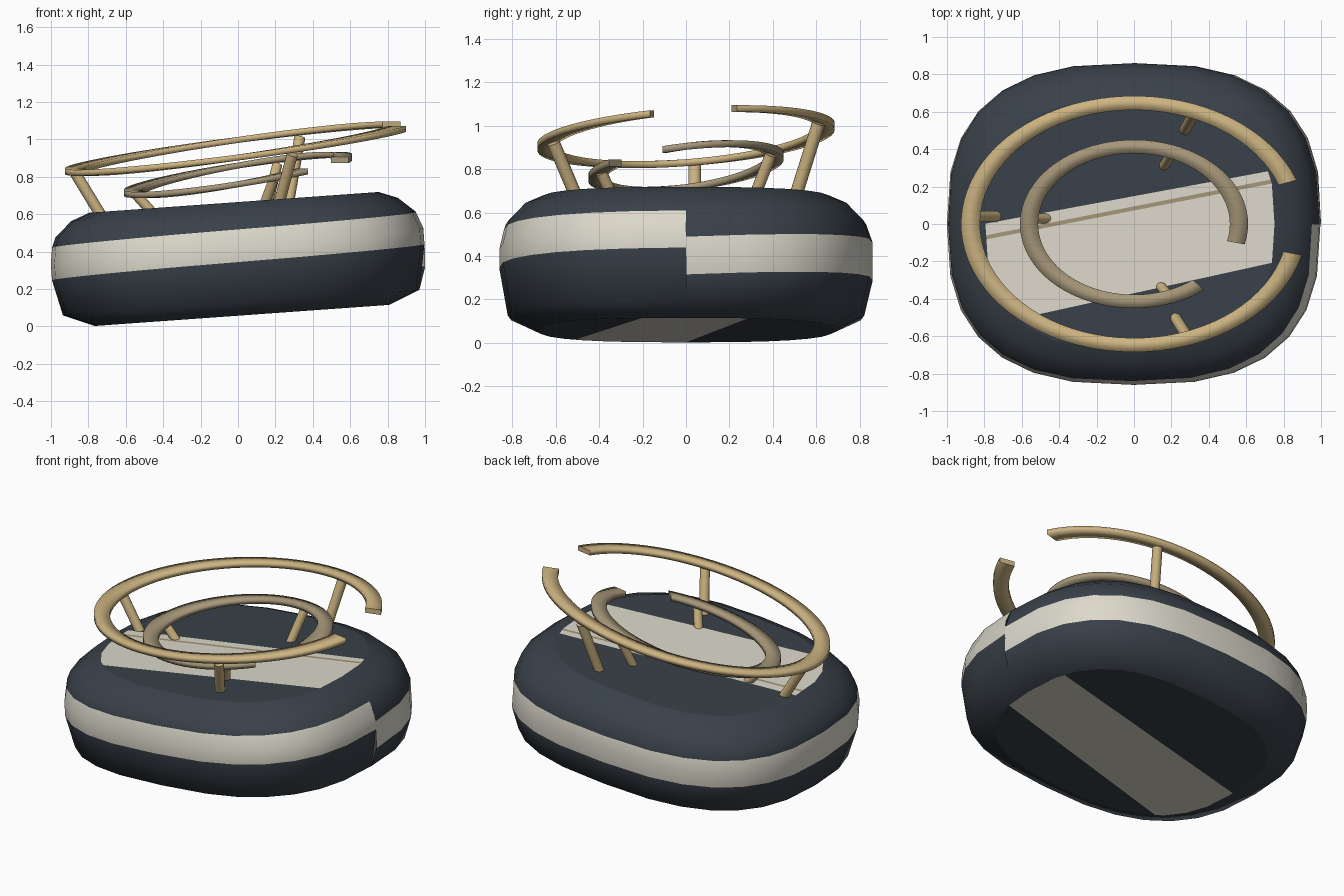
import bpy, bmesh
from math import sin, cos, pi, radians, copysign
from mathutils import Vector

if "Cube" in bpy.data.objects:
    bpy.data.objects.remove(bpy.data.objects["Cube"], do_unlink=True)


def material(name, rgb):
    m = bpy.data.materials.new(name)
    m.use_nodes = True
    m.diffuse_color = (*rgb, 1)
    m.node_tree.nodes["Principled BSDF"].inputs["Base Color"].default_value = (*rgb, 1)
    return m


SLATE = material("dark slate", (0.04, 0.052, 0.066))
IVORY = material("ivory", (0.72, 0.69, 0.60))
BRASS = material("pale brass", (0.60, 0.45, 0.22))
BRONZE = material("dull bronze", (0.38, 0.305, 0.19))


def finish(bm, name, mats):
    bmesh.ops.recalc_face_normals(bm, faces=bm.faces)
    me = bpy.data.meshes.new(name)
    bm.to_mesh(me)
    bm.free()
    for m in mats:
        me.materials.append(m)
    ob = bpy.data.objects.new(name, me)
    bpy.context.collection.objects.link(ob)
    return ob


# Pebble body: (scale, height) profile from bottom to top
PROFILE = [(0.79, -0.303), (0.955, -0.235), (1, -0.1), (1, 0.1),
           (0.965, 0.185), (0.875, 0.265), (0.775, 0.303)]
SEGMENTS = 28


def scale_at(h):
    for (s0, h0), (s1, h1) in zip(PROFILE, PROFILE[1:]):
        if h <= h1:
            return s0 + (s1 - s0) * (h - h0) / (h1 - h0)
    return PROFILE[-1][0]


def rounded(v):
    return copysign(abs(v) ** 0.75, v) if abs(v) > 1e-6 else 0


def make_body():
    bm = bmesh.new()
    columns = []
    for i in range(SEGMENTS + 1):
        t = i / SEGMENTS
        a = 2 * pi * (i % SEGMENTS) / SEGMENTS
        mid = -0.03 + 0.124 * t ** 0.75      # the band climbs as it goes round
        heights = [-0.303, -0.235, mid - 0.087, mid, mid + 0.087, 0.185, 0.265, 0.303]
        columns.append([bm.verts.new((scale_at(h) * rounded(cos(a)),
                                      0.86 * scale_at(h) * rounded(sin(a)), h))
                        for h in heights])
    for c0, c1 in zip(columns, columns[1:]):
        for r in range(len(c0) - 1):
            f = bm.faces.new((c0[r], c1[r], c1[r + 1], c0[r + 1]))
            f.smooth = True
            f.material_index = 1 if r in (2, 3) else 0
    caps = [bm.faces.new([c[r] for c in columns[:-1]]) for r in (0, -1)]
    for f in caps:
        f.smooth = False
    bmesh.ops.remove_doubles(bm, verts=bm.verts, dist=1e-5)

    # Diagonal stripe on both caps, with a thin inlaid line on the top
    lines = {"low": (-0.375, 0.22), "line_low": (0.068, 0.195),
             "line_high": (0.09, 0.195), "high": (0.145, 0.185)}
    for offset, slope in lines.values():
        flat = [f for f in bm.faces if not f.smooth]
        geom = set(flat)
        for f in flat:
            geom.update(f.edges)
            geom.update(f.verts)
        bmesh.ops.bisect_plane(bm, geom=list(geom), plane_co=(0, offset, 0),
                               plane_no=(-slope, 1, 0))

    def above(p, key):
        return p.y > lines[key][0] + lines[key][1] * p.x

    for f in bm.faces:
        if not f.smooth:
            p = f.calc_center_median()
            f.material_index = int(above(p, "low") and not above(p, "high"))
            if p.z > 0 and above(p, "line_low") and not above(p, "line_high"):
                f.material_index = 2
    ob = finish(bm, "pebble_body", [SLATE, IVORY, BRONZE])
    ob.rotation_euler.y = radians(-4.1)
    ob.location.z = 0.361


# Open tilted rings of rectangular section
def make_ring(name, mat, rx, ry, inner, start, end, z, rise_x, rise_y, thick=0.032):
    bm = bmesh.new()
    steps = 72
    sections = []
    for i in range(steps + 1):
        a = radians(start + (end - start) * i / steps)
        mid_z = z + rise_x * cos(a) + rise_y * sin(a)
        sections.append([bm.verts.new((rx * k * cos(a), ry * k * sin(a), mid_z + dz * thick))
                         for k, dz in ((1, -0.5), (1, 0.5), (inner, 0.5), (inner, -0.5))])
    for s0, s1 in zip(sections, sections[1:]):
        for j in range(4):
            n = (j + 1) % 4
            bm.faces.new((s0[j], s0[n], s1[n], s1[j])).smooth = True
    bm.faces.new(sections[0])
    bm.faces.new(sections[-1])
    for e in bm.edges:
        if e.calc_face_angle(0) > radians(30):
            e.smooth = False
    finish(bm, name, [mat])


# Leaning round posts
def make_post(name, base, top, radius=0.03):
    base, top = Vector(base), Vector(top)
    axis = top - base
    bpy.ops.mesh.primitive_cylinder_add(vertices=14, radius=radius, depth=axis.length,
                                        location=(base + top) / 2,
                                        rotation=axis.to_track_quat("Z", "Y").to_euler())
    ob = bpy.context.object
    ob.name = name
    ob.data.materials.append(BRASS)
    bpy.ops.object.shade_smooth_by_angle()


make_body()
make_ring("outer_ring", BRASS, 0.925, 0.685, 0.89, 20, 346, 0.95, 0.12, 0.047)
make_ring("inner_ring", BRONZE, 0.61, 0.45, 0.84, -14, 308, 0.81, 0.095, 0.05)

make_post("outer_post_right", (-0.73, 0.04, 0.59), (-0.87, 0.04, 0.82))
make_post("outer_post_back", (0.27, 0.5, 0.66), (0.33, 0.61, 1.01))
make_post("outer_post_front", (0.22, -0.5, 0.66), (0.29, -0.61, 0.92))
make_post("inner_post_right", (-0.46, 0.03, 0.61), (-0.55, 0.03, 0.71), 0.027)
make_post("inner_post_back", (0.16, 0.31, 0.66), (0.21, 0.39, 0.865), 0.027)
make_post("inner_post_front", (0.14, -0.33, 0.65), (0.19, -0.39, 0.785), 0.027)
